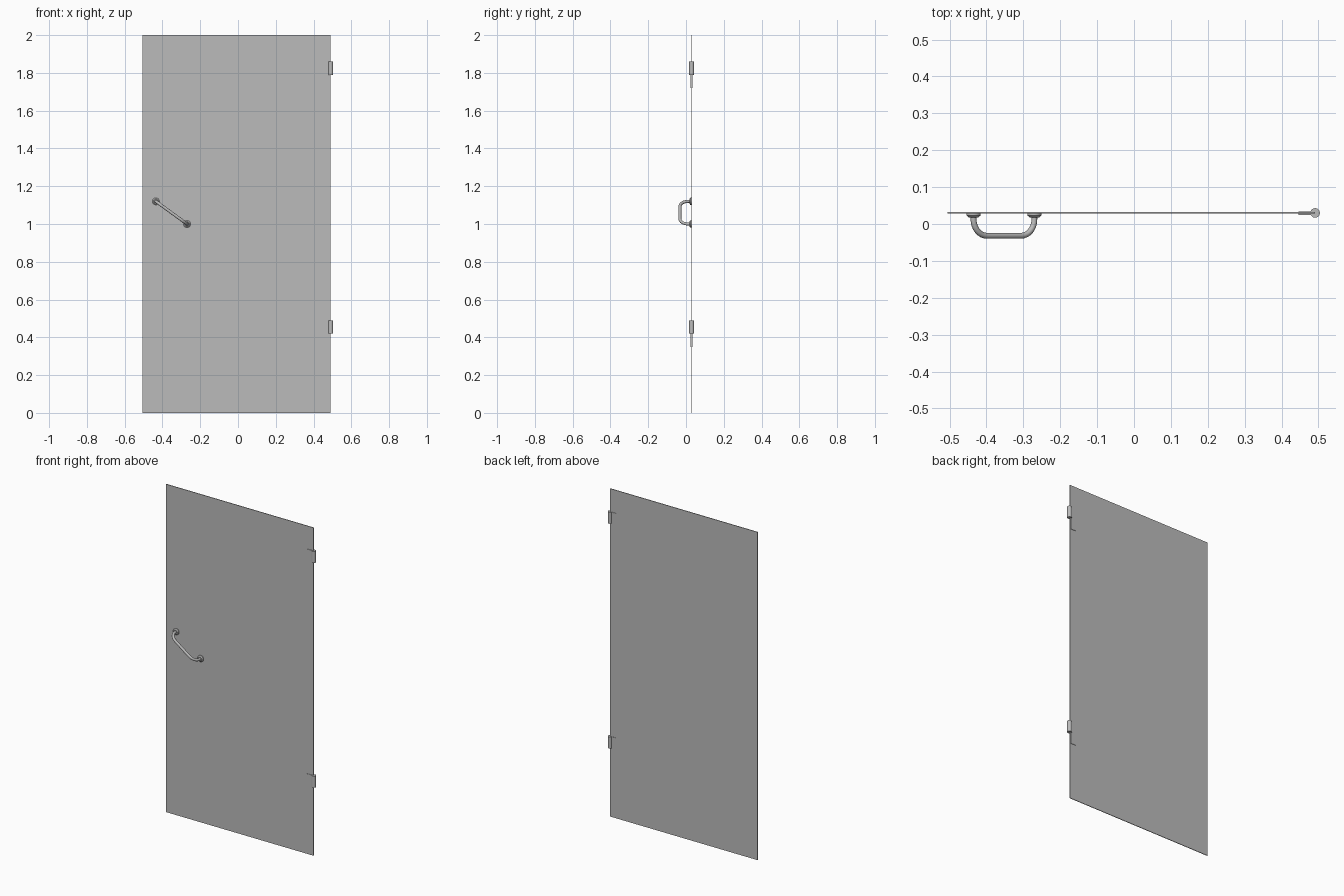
import bpy
import math
from mathutils import Vector

cube = bpy.data.objects.get("Cube")
if cube:
    bpy.data.objects.remove(cube, do_unlink=True)


def make_material(name, value):
    mat = bpy.data.materials.new(name)
    mat.use_nodes = True
    colour = (value, value, value, 1)
    mat.diffuse_color = colour
    mat.node_tree.nodes["Principled BSDF"].inputs["Base Color"].default_value = colour
    return mat


grey = make_material("satin grey", 0.5)
PANEL_Y = 0.03


def finish(name, smooth=False):
    obj = bpy.context.object
    obj.name = name
    obj.data.materials.append(grey)
    if smooth:
        bpy.ops.object.shade_smooth_by_angle(angle=math.radians(40))
    return obj


def box(name, low, high):
    low, high = Vector(low), Vector(high)
    bpy.ops.mesh.primitive_cube_add(size=1, location=(low + high) / 2)
    bpy.context.object.scale = high - low
    bpy.ops.object.transform_apply(location=False, rotation=False)
    return finish(name)


def lathe_along_y(name, x, z, y, radius, tip, depth):
    # Disc whose narrow end faces the front
    bpy.ops.mesh.primitive_cone_add(vertices=24, radius1=radius, radius2=tip, depth=depth,
                                    location=(x, y, z), rotation=(math.pi / 2, 0, 0))
    return finish(name, True)


# Door leaf
box("door_panel", (-0.505, PANEL_Y - 0.002, 0), (0.49, PANEL_Y + 0.002, 2))

# Hinges: a barrel on the edge and a mounting leaf reaching below it
for name, z in (("upper", 1.79), ("lower", 0.42)):
    bpy.ops.mesh.primitive_cylinder_add(vertices=20, radius=0.013, depth=0.07,
                                        location=(0.491, PANEL_Y, z + 0.035))
    finish(name + "_hinge_barrel", True)
    box(name + "_hinge_leaf", (0.446, PANEL_Y - 0.005, z - 0.07), (0.484, PANEL_Y + 0.004, z + 0.07))

# Slanted pull handle
start, end = Vector((-0.435, 0, 1.12)), Vector((-0.27, 0, 1.0))
along = (end - start).normalized()
front_y, bend = -0.032, 0.045


def arc(base, direction):
    # Quarter bend from the mount to the grip
    points = []
    for i in range(9):
        a = math.pi / 2 * i / 8
        p = base + direction * bend * (1 - math.cos(a))
        p.y = front_y + bend * (1 - math.sin(a))
        points.append(p)
    return points


path = [Vector((start.x, PANEL_Y, start.z))] + arc(start, along)
path += arc(end, -along)[::-1] + [Vector((end.x, PANEL_Y, end.z))]
curve = bpy.data.curves.new("pull_handle", "CURVE")
curve.dimensions = "3D"
curve.bevel_depth = 0.008
curve.bevel_resolution = 4
spline = curve.splines.new("POLY")
spline.points.add(len(path) - 1)
for point, p in zip(spline.points, path):
    point.co = (*p, 1)
    point.radius = 1
spline.use_smooth = True
handle = bpy.data.objects.new("pull_handle", curve)
bpy.context.collection.objects.link(handle)
bpy.ops.object.select_all(action="DESELECT")
handle.select_set(True)
bpy.context.view_layer.objects.active = handle
bpy.ops.object.convert(target="MESH")
finish("pull_handle", True)

# Round mounts at both ends of the handle
for name, p in (("upper", start), ("lower", end)):
    lathe_along_y(name + "_handle_flange", p.x, p.z, PANEL_Y - 0.003, 0.019, 0.019, 0.008)
    lathe_along_y(name + "_handle_collar", p.x, p.z, PANEL_Y - 0.0095, 0.019, 0.013, 0.005)
